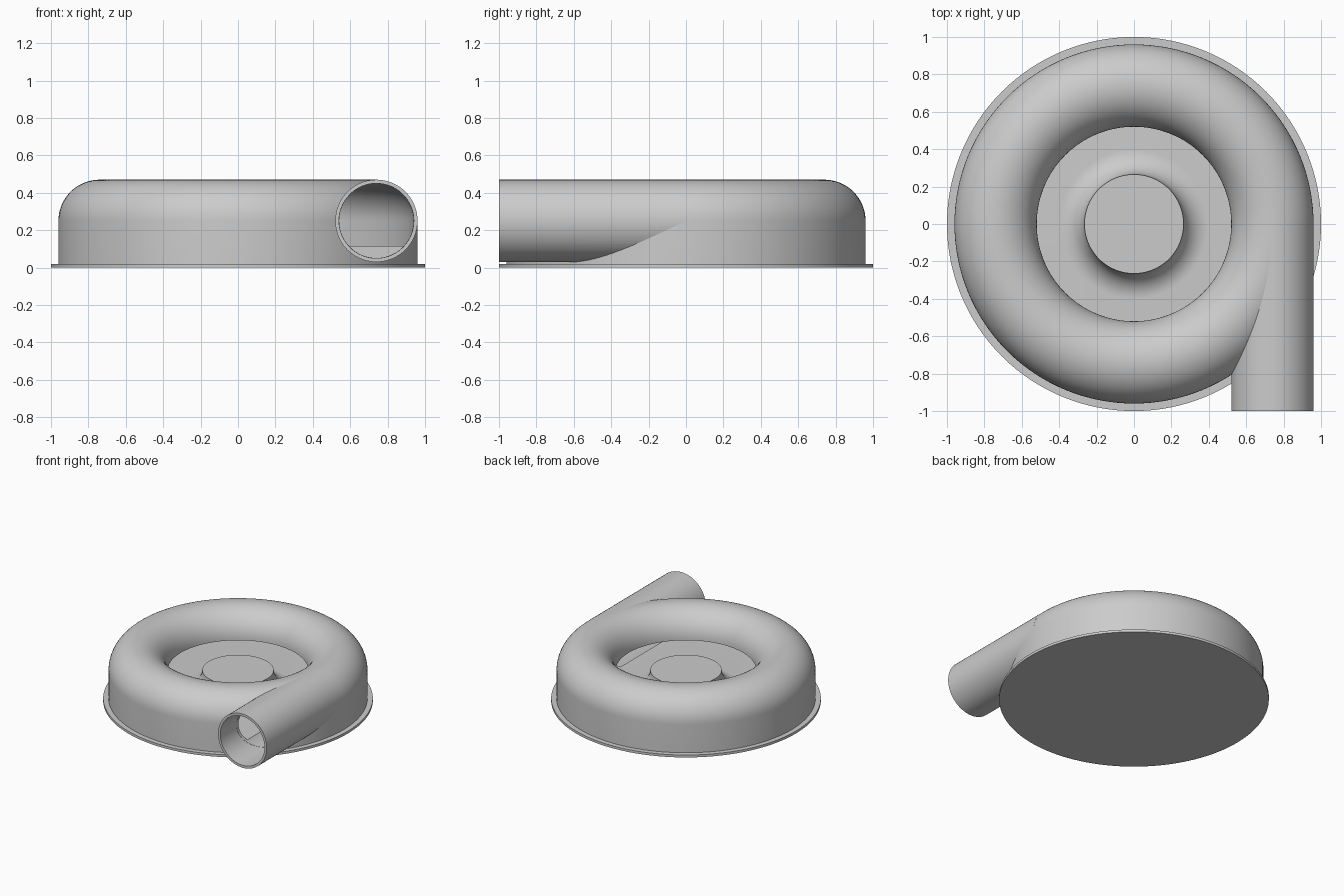
import bpy, bmesh, math
from mathutils import Matrix, Vector

cube = bpy.data.objects.get("Cube")
if cube:
    bpy.data.objects.remove(cube, do_unlink=True)

grey = bpy.data.materials.new("light_grey")
grey.use_nodes = True
grey.diffuse_color = (0.6, 0.6, 0.6, 1)
grey.node_tree.nodes["Principled BSDF"].inputs["Base Color"].default_value = grey.diffuse_color

TUBE_R, TUBE_Z = 0.74, 0.25      # centre of the round channel
OUTER, INNER = 0.22, 0.20        # channel radii
FLOOR = 0.115


def arc(cx, cz, r, a0, a1, n):
    """Points on an arc, angles in degrees."""
    angles = [math.radians(a0 + (a1 - a0) * i / n) for i in range(n + 1)]
    return [(cx + r * math.cos(a), cz + r * math.sin(a)) for a in angles]


def lathe(name, profile, steps=128, closed=False, matrix=Matrix()):
    """Revolve an (r, z) profile around z."""
    bm = bmesh.new()
    vs = [bm.verts.new((r, 0, z)) for r, z in profile]
    pairs = list(zip(vs, vs[1:])) + ([(vs[-1], vs[0])] if closed else [])
    edges = [bm.edges.new(p) for p in pairs]
    bmesh.ops.spin(bm, geom=vs + edges, axis=(0, 0, 1), cent=(0, 0, 0),
                   angle=math.tau, steps=steps)
    bmesh.ops.remove_doubles(bm, verts=bm.verts[:], dist=1e-5)
    bmesh.ops.recalc_face_normals(bm, faces=bm.faces[:])
    bm.transform(matrix)
    mesh = bpy.data.meshes.new(name)
    bm.to_mesh(mesh)
    bm.free()
    mesh.materials.append(grey)
    ob = bpy.data.objects.new(name, mesh)
    bpy.context.collection.objects.link(ob)
    return ob


def activate(ob):
    bpy.ops.object.select_all(action="DESELECT")
    ob.select_set(True)
    bpy.context.view_layer.objects.active = ob


def cut(ob, cutter):
    mod = ob.modifiers.new("cut", "BOOLEAN")
    mod.operation, mod.solver, mod.object = "DIFFERENCE", "EXACT", cutter
    activate(ob)
    bpy.ops.object.modifier_apply(modifier=mod.name)
    bpy.data.objects.remove(cutter, do_unlink=True)


# Casing: flange, outer wall, rounded channel, inner floor and flared hub
inner_roof = arc(TUBE_R, TUBE_Z, INNER, 180, 0, 32)
casing = lathe("casing",
               [(0, 0), (1, 0), (1, 0.02), (0.96, 0.02)]
               + arc(TUBE_R, TUBE_Z, OUTER, 0, 180, 32)
               + inner_roof
               + [(0.94, FLOOR)]
               + arc(0.4, TUBE_Z, 0.135, 270, 180, 16)
               + [(0, TUBE_Z)])

# Outlet pipe, leaving the channel on a tangent towards the front
along_pipe = Matrix.Translation(Vector((TUBE_R, 0, TUBE_Z))) @ Matrix.Rotation(math.pi / 2, 4, "X")
outlet_pipe = lathe("outlet_pipe",
                    [(INNER, 0.01), (OUTER, 0.01), (OUTER, 1), (INNER, 1)],
                    steps=64, closed=True, matrix=along_pipe)

# Open the pipe into the channel and the channel into the pipe
cavity = lathe("cavity_cutter",
               [(0, TUBE_Z)] + inner_roof + [(0.94, FLOOR), (0, FLOOR)])
cut(outlet_pipe, cavity)
bore = lathe("bore_cutter",
             [(0, 0.005), (0.199, 0.005), (0.199, 1.1), (0, 1.1)],
             steps=64, matrix=along_pipe)
cut(casing, bore)

for ob in (casing, outlet_pipe):
    activate(ob)
    bpy.ops.object.shade_smooth_by_angle(angle=math.radians(30))
